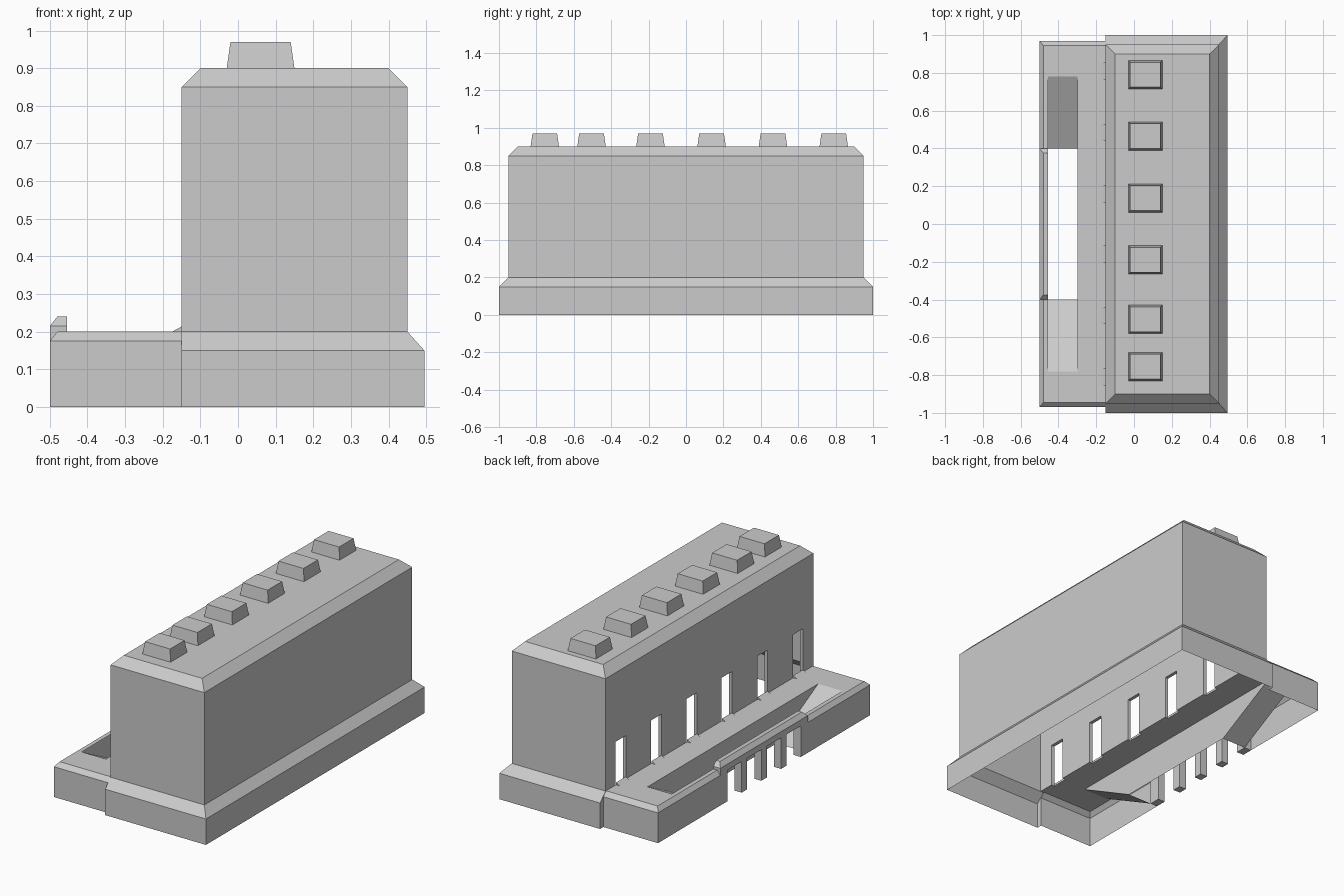
import bpy
import bmesh

if "Cube" in bpy.data.objects:
    bpy.data.objects.remove(bpy.data.objects["Cube"])

GREY = (0.6, 0.6, 0.6, 1.0)
grey = bpy.data.materials.new("plain grey")
grey.use_nodes = True
grey.diffuse_color = GREY
grey.node_tree.nodes["Principled BSDF"].inputs["Base Color"].default_value = GREY


def finish(name, bm):
    mesh = bpy.data.meshes.new(name)
    bm.normal_update()
    bm.to_mesh(mesh)
    bm.free()
    mesh.materials.append(grey)
    obj = bpy.data.objects.new(name, mesh)
    bpy.context.collection.objects.link(obj)
    return obj


def loft(name, rings, open_left=()):
    """Stack rectangles (x0, x1, y0, y1, z); bands in open_left lack their -x side."""
    bm = bmesh.new()
    loops = [[bm.verts.new(p) for p in ((x0, y0, z), (x1, y0, z), (x1, y1, z), (x0, y1, z))]
             for x0, x1, y0, y1, z in rings]
    for band, (low, high) in enumerate(zip(loops, loops[1:])):
        for i in range(4):
            if i == 3 and band in open_left:
                continue
            j = (i + 1) % 4
            bm.faces.new((low[i], low[j], high[j], high[i]))
    bm.faces.new(loops[-1])
    return finish(name, bm)


def pierced_wall(name, x0, x1, half, z0, z1, centres, width, head):
    """Upright slab with openings rising from its foot."""
    outline = [(-half, z1), (-half, z0)]
    for c in sorted(centres):
        a, b = c - width / 2, c + width / 2
        outline += [(a, z0), (a, head), (b, head), (b, z0)]
    outline += [(half, z0), (half, z1)]
    bm = bmesh.new()
    face = bm.faces.new([bm.verts.new((x0, y, z)) for y, z in outline])
    new = bmesh.ops.extrude_face_region(bm, geom=[face])["geom"]
    moved = [v for v in new if isinstance(v, bmesh.types.BMVert)]
    bmesh.ops.translate(bm, verts=moved, vec=(x1 - x0, 0, 0))
    if face.is_valid is False or len([f for f in bm.faces if len(f.verts) > 4]) < 2:
        bm.faces.new([v for v in bm.verts if v not in moved])
    bmesh.ops.recalc_face_normals(bm, faces=bm.faces)
    return finish(name, bm)


# Main hall: sloped skirt, walls and bevelled roof, open underneath
WALL, EAST = -0.15, 0.45
loft("hall_shell", [
    (WALL, 0.495, -1, 1, 0),
    (WALL, 0.495, -1, 1, 0.15),
    (WALL, EAST, -0.95, 0.95, 0.2),
    (WALL, EAST, -0.95, 0.95, 0.85),
    (WALL + 0.05, EAST - 0.05, -0.9, 0.9, 0.9),
], open_left=(0, 1, 2))

# Wall with doorways facing the platform, and a small sill at each door
doors = [s * y for s in (-1, 1) for y in (0.16, 0.485, 0.81)]
pierced_wall("door_wall", WALL, WALL + 0.02, 0.95, 0.2, 0.85, doors, 0.095, 0.45)
for i, y in enumerate(doors):
    loft(f"door_sill_{i + 1}", [
        (WALL - 0.025, WALL, y - 0.045, y + 0.045, 0.2),
        (WALL - 0.001, WALL, y - 0.045, y + 0.045, 0.213),
    ])

# Tapered roof vents
for i, y in enumerate((-0.755, -0.505, -0.19, 0.137, 0.465, 0.79)):
    loft(f"roof_vent_{i + 1}", [
        (-0.03, 0.15, y - 0.076, y + 0.076, 0.9),
        (-0.02, 0.14, y - 0.066, y + 0.066, 0.97),
    ])

# Low platform with a sunken ramp pit: one half, mirrored across y
OUT, LIP, PIT, INNER = -0.5, -0.48, -0.455, -0.3
END, EDGE, DECK, RIM = 0.97, 0.945, 0.2, 0.175
TOP_Y, FOOT_Y = 0.78, 0.4


def deck(x0, x1, y0, y1):
    return [(x0, y0, DECK), (x1, y0, DECK), (x1, y1, DECK), (x0, y1, DECK)]


panels = [
    # end wall and its bevel
    [(WALL, END, 0), (OUT, END, 0), (OUT, END, RIM), (WALL, END, RIM)],
    [(WALL, END, RIM), (OUT, END, RIM), (LIP, EDGE, DECK), (WALL, EDGE, DECK)],
    # long outer wall and its bevel
    [(OUT, END, 0), (OUT, FOOT_Y, 0), (OUT, FOOT_Y, RIM), (OUT, END, RIM)],
    [(OUT, END, RIM), (OUT, FOOT_Y, RIM), (LIP, FOOT_Y, DECK), (LIP, EDGE, DECK)],
    # deck around the pit
    deck(LIP, WALL, TOP_Y, EDGE),
    deck(LIP, PIT, FOOT_Y, TOP_Y),
    deck(INNER, WALL, 0, TOP_Y),
    # ramp and pit side
    [(PIT, TOP_Y, DECK), (INNER, TOP_Y, DECK), (INNER, FOOT_Y, 0), (PIT, FOOT_Y, 0)],
    [(INNER, 0, DECK), (INNER, TOP_Y, DECK), (INNER, FOOT_Y, 0), (INNER, 0, 0)],
    # step between the hall skirt and the platform end
    [(WALL, 1, 0), (WALL, 1, 0.15), (WALL, 0.95, DECK), (WALL, EDGE, DECK),
     (WALL, END, RIM), (WALL, END, 0)],
]
bm = bmesh.new()
for points in panels:
    face = bm.faces.new([bm.verts.new(p) for p in points])
    face.normal_update()
    n = face.normal
    if -n.x + n.y + 2 * n.z < 0:
        face.normal_flip()
bmesh.ops.remove_doubles(bm, verts=bm.verts, dist=0.0005)
platform = finish("platform", bm)
mirror = platform.modifiers.new("mirror", "MIRROR")
mirror.use_axis = (False, True, False)

# Pillared front of the pit with a raised, bevelled parapet
pierced_wall("pit_colonnade", OUT, PIT, FOOT_Y, 0, DECK,
             [-0.27, -0.09, 0.09, 0.27], 0.13, 0.18)
loft("pit_parapet", [
    (OUT, PIT, -FOOT_Y, FOOT_Y, DECK),
    (OUT, PIT, -FOOT_Y, FOOT_Y, 0.215),
    (LIP, PIT, -0.375, 0.375, 0.24),
])
